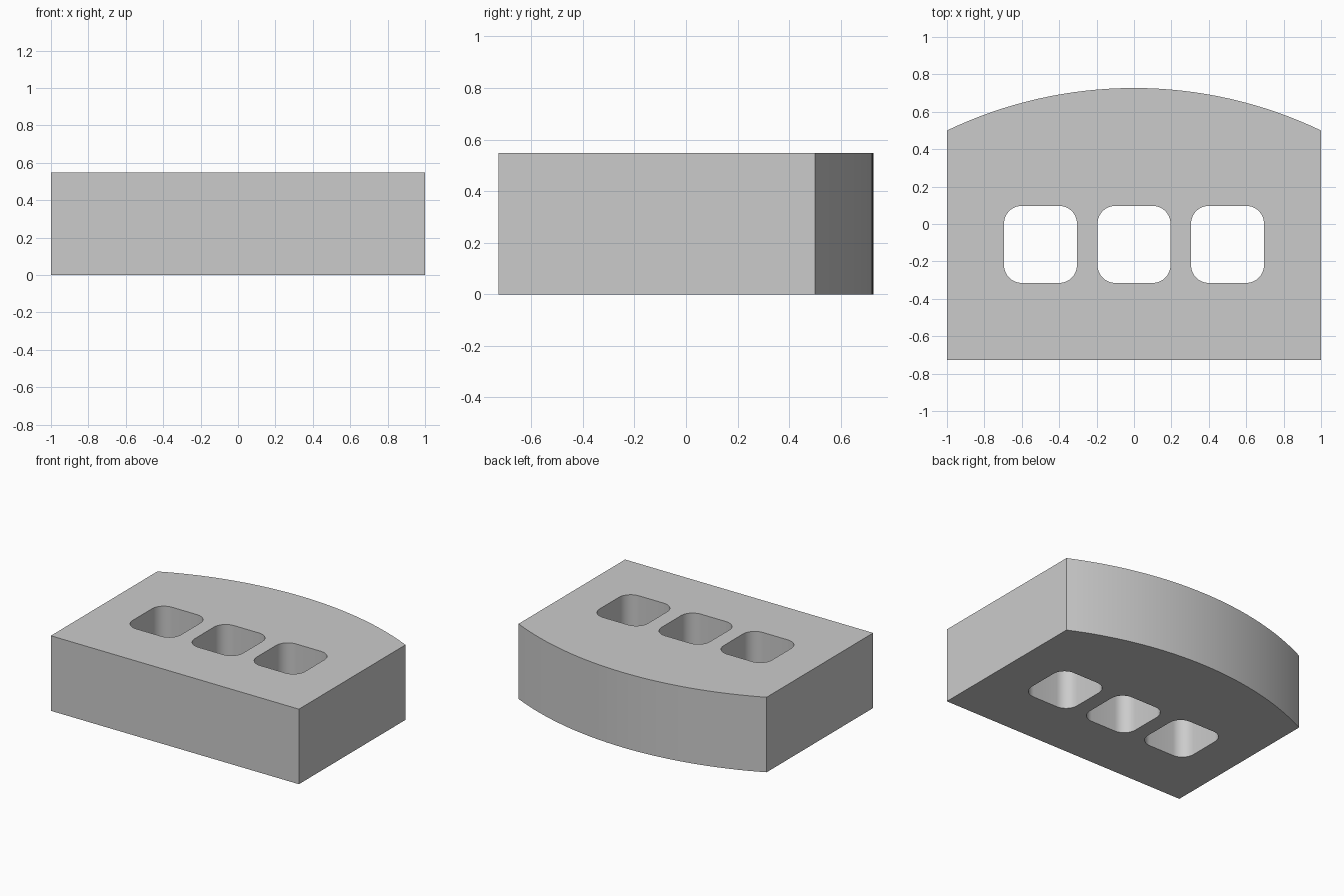
import bpy, bmesh, math
from mathutils import Vector

if "Cube" in bpy.data.objects:
    bpy.data.objects.remove(bpy.data.objects["Cube"])

HEIGHT = 0.547
FRONT, SHOULDER, CROWN = -0.727, 0.50, 0.727


def block_outline(segments=32):
    """Rectangle whose back edge is a shallow arc."""
    sag = CROWN - SHOULDER
    radius = (1 + sag * sag) / (2 * sag)
    half = math.asin(1 / radius)
    pts = [(-1, FRONT), (1, FRONT)]
    for i in range(segments + 1):
        a = half - 2 * half * i / segments
        pts.append((radius * math.sin(a), CROWN - radius + radius * math.cos(a)))
    return pts


def rounded_rectangle(cx, cy, hw, hh, r, segments=10):
    pts = []
    for k, (sx, sy) in enumerate([(1, 1), (-1, 1), (-1, -1), (1, -1)]):
        for i in range(segments + 1):
            a = math.pi / 2 * (k + i / segments)
            pts.append((cx + sx * (hw - r) + r * math.cos(a),
                        cy + sy * (hh - r) + r * math.sin(a)))
    return pts


# Flat profile: outline with three rounded holes
bm = bmesh.new()
loops = [block_outline()]
loops += [rounded_rectangle(x, -0.109, 0.195, 0.206, 0.095) for x in (-0.5, 0, 0.5)]
edges = []
for loop in loops:
    vs = [bm.verts.new((x, y, 0)) for x, y in loop]
    edges += [bm.edges.new((a, b)) for a, b in zip(vs, vs[1:] + vs[:1])]
bmesh.ops.triangle_fill(bm, edges=edges, use_beauty=True, normal=Vector((0, 0, 1)))

# Extrude the profile to full height
ext = bmesh.ops.extrude_face_region(bm, geom=bm.faces[:], use_keep_orig=True)
top = [g for g in ext["geom"] if isinstance(g, bmesh.types.BMVert)]
bmesh.ops.translate(bm, verts=top, vec=(0, 0, HEIGHT))
bmesh.ops.recalc_face_normals(bm, faces=bm.faces[:])

mesh = bpy.data.meshes.new("perforated_brick")
bm.to_mesh(mesh)
bm.free()
brick = bpy.data.objects.new("perforated_brick", mesh)
bpy.context.collection.objects.link(brick)

grey = bpy.data.materials.new("light_grey")
grey.diffuse_color = (0.6, 0.6, 0.6, 1)
grey.use_nodes = True
grey.node_tree.nodes["Principled BSDF"].inputs["Base Color"].default_value = grey.diffuse_color
mesh.materials.append(grey)

# Smooth the curved walls, keep the corners sharp
bpy.context.view_layer.objects.active = brick
brick.select_set(True)
bpy.ops.object.shade_smooth_by_angle(angle=math.radians(30))
